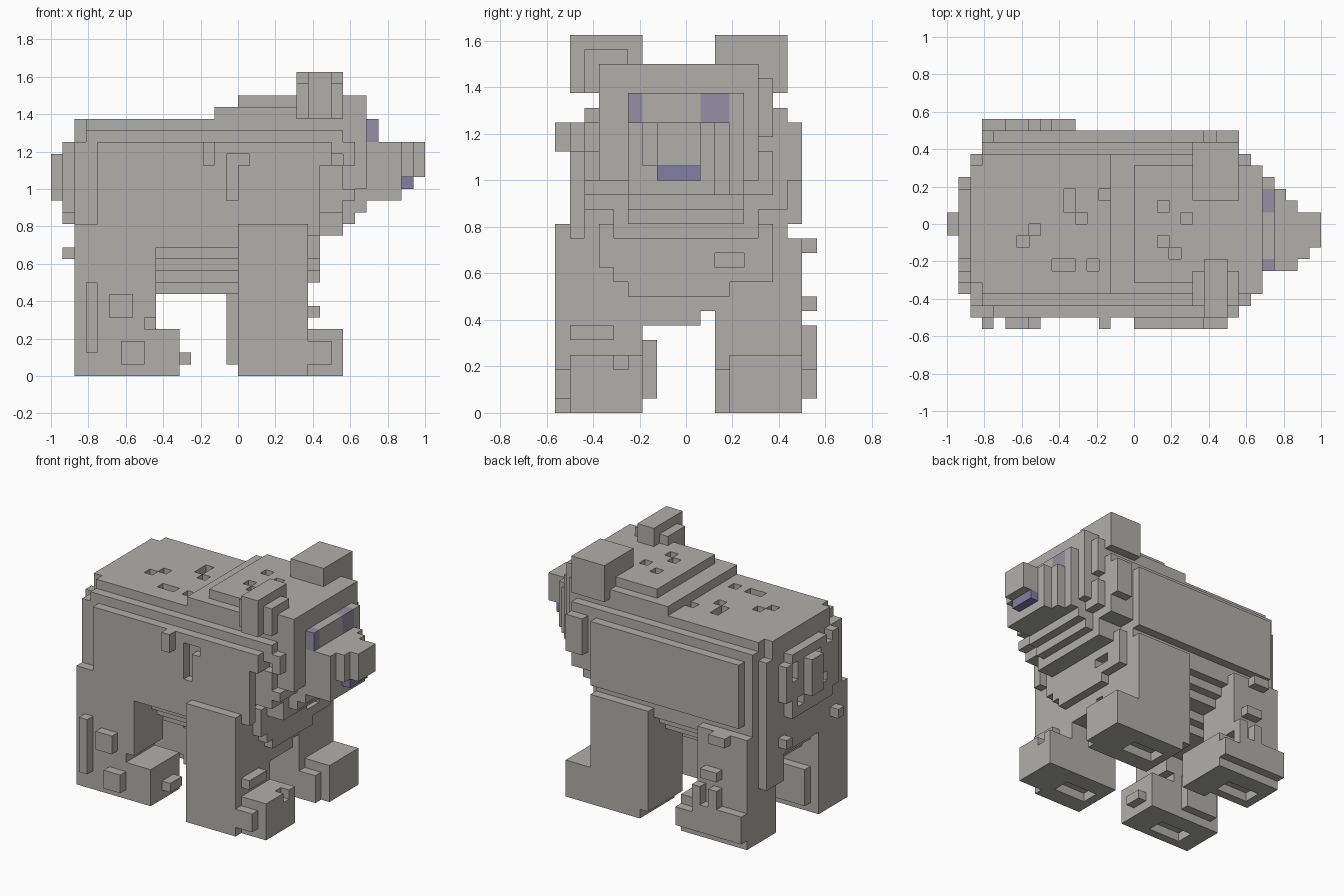
import bpy, bmesh, random
from mathutils import Vector

if "Cube" in bpy.data.objects:
    bpy.data.objects.remove(bpy.data.objects["Cube"])

U = 0.0625                      # edge of one voxel
random.seed(4)
parts = {}                      # part name -> set of voxel cells
taken = set()                   # all cells used so far


def cells(x0, x1, y0, y1, z0, z1):
    return {(x, y, z) for x in range(x0, x1) for y in range(y0, y1) for z in range(z0, z1)}


def part(name, *boxes, cut=()):
    """Union of voxel boxes minus cut boxes, without cells of earlier parts."""
    s = set()
    for b in boxes:
        s |= cells(*b)
    for b in cut:
        s -= cells(*b)
    s -= taken
    taken.update(s)
    parts[name] = s


def pits(z, *spots):
    return [(x, x + 1, y, y + 1, z, z + 1) for x, y in spots]


# torso: stepped back and flank layers, with small pits on the back
part("torso",
     (-14, 6, -7, 6, 11, 20), (-14, 6, -8, 6, 11, 13), (-13, 6, 6, 7, 11, 20),
     (-12, 7, -8, -7, 12, 20), (-12, 6, 7, 8, 13, 20),
     (-13, 6, -7, 7, 20, 21), (-13, 2, -6, 6, 21, 22), (-14, -13, -5, 5, 20, 22),
     (-3, -2, -9, -8, 18, 20),
     cut=pits(21, (-10, -2), (-9, -1), (-6, 1), (-6, 2), (-5, 0), (-3, 2),
              (-7, -4), (-6, -4), (-4, -4)) + [(-1, 0, -8, -7, 15, 19), (0, 1, -8, -7, 18, 19)])
part("rump", (-15, -14, -5, 4, 13, 20),
     cut=[(-15, -14, y, y + 1, z, z + random.choice((1, 2)))
          for y, z in [(-5, 13), (3, 13), (-3, 15), (2, 17), (-4, 19), (1, 14), (3, 19), (-2, 18)]])
part("tail", (-16, -15, -1, 1, 15, 19))
part("belly", (-13, 6, -6, 6, 10, 12), (-14, 6, -5, 5, 9, 11),
     (-13, 6, -4, 3, 8, 9), (-12, 5, -3, 2, 7, 8))
part("chest", (3, 6, -5, 5, 7, 12), (3, 6, -3, 1, 6, 7), (6, 7, -6, 6, 9, 13),
     (6, 7, -4, 3, 8, 9), cut=[(6, 7, -6, -5, 9, 10), (6, 7, 2, 4, 10, 11)])

# front legs with forward paws
part("front_leg_right", (0, 6, -9, -3, 0, 13), (6, 7, -8, -5, 5, 6),
     cut=[(1, 5, -7, -5, 0, 1)])
part("front_paw_right", (6, 8, -9, -3, 0, 3), (6, 9, -8, -3, 0, 4),
     cut=[(6, 9, -9, -8, 0, 1), (8, 9, -5, -4, 3, 4)])
part("front_leg_left", (-1, 6, 2, 8, 1, 12), (0, 6, 2, 8, 0, 1),
     cut=[(1, 5, 4, 6, 0, 1)])
part("front_paw_left", (6, 9, 3, 8, 0, 4), (6, 8, 2, 3, 0, 3))

# hind legs with paws and raised fur patches
part("hind_leg_right", (-14, -7, -8, -3, 5, 12), (-14, -8, -8, -3, 0, 5),
     (-13, -12, -9, -8, 2, 8), (-11, -9, -9, -8, 5, 7), (-10, -8, -9, -8, 1, 3),
     (-13, -9, -3, -2, 1, 5), cut=[(-12, -8, -7, -5, 0, 1)])
part("hind_paw_right", (-8, -5, -8, -3, 0, 4), (-5, -4, -6, -4, 1, 2))
part("hind_leg_left", (-13, -7, 3, 8, 5, 12), (-13, -8, 3, 8, 0, 5),
     (-12, -8, 2, 3, 1, 11), (-14, -13, 3, 6, 6, 11),
     (-13, -8, 8, 9, 1, 4), (-10, -9, 8, 9, 4, 6),
     (-10, -8, 8, 9, 7, 8), (-11, -9, 8, 9, 11, 12),
     cut=[(-12, -8, 4, 6, 0, 1)])
part("hind_paw_left", (-8, -5, 2, 8, 0, 4), (-8, -5, 8, 9, 1, 6),
     cut=[(-7, -5, 8, 9, 3, 6)])
part("hind_fur", (-15, -14, 3, 4, 10, 11), (-15, -14, -6, -5, 10, 11))

# head: crown steps, cheeks narrowing to the face, stepped jaw
part("eyes", (11, 12, -4, -3, 20, 22), (11, 12, 1, 3, 20, 22))
part("crown", (-2, 10, -6, 6, 22, 23), (0, 10, -5, 5, 23, 24), (9, 11, -6, 5, 22, 24),
     cut=pits(23, (2, 1), (2, -2), (3, -3), (4, 0)))
part("head",
     (5, 9, -7, 7, 14, 20), (2, 9, -7, 7, 20, 21), (2, 10, -6, 6, 20, 22),
     (9, 10, -7, 6, 15, 20), (10, 11, -6, 5, 16, 22), (11, 12, -4, 4, 15, 22),
     (6, 9, -5, 5, 12, 14), (9, 10, -4, 4, 13, 15), (10, 11, -4, 4, 14, 16),
     (7, 8, -8, 8, 18, 20), (7, 9, 7, 8, 16, 20),
     cut=[(8, 9, -7, -6, 18, 19), (9, 10, -7, -6, 16, 18), (9, 10, 5, 6, 18, 19)])

# snout with dark nose
part("nose", (14, 15, -2, 1, 16, 17))
part("snout", (12, 13, -4, 3, 15, 20), (13, 14, -4, 2, 15, 20),
     (14, 15, -3, 1, 17, 20), (15, 16, -2, 1, 17, 20))

# ears
part("ear_right", (6, 8, -7, -3, 22, 26), (5, 9, -7, -4, 22, 25), (6, 8, -8, -7, 22, 26))
part("ear_left", (5, 9, 2, 7, 22, 26))

# turn each part's exposed voxel sides into flat quads
DIRS = [Vector(d) for d in ((1, 0, 0), (-1, 0, 0), (0, 1, 0), (0, -1, 0), (0, 0, 1), (0, 0, -1))]


def build(name, s, color):
    bm = bmesh.new()
    verts = {}

    def vert(p):
        k = tuple(round(c) for c in p)
        if k not in verts:
            verts[k] = bm.verts.new(Vector(k) * U)
        return verts[k]

    for c in sorted(s):
        mid = Vector(c) + Vector((.5, .5, .5))
        for d in DIRS:
            if (c[0] + int(d.x), c[1] + int(d.y), c[2] + int(d.z)) in taken:
                continue
            a = Vector((abs(d.y), abs(d.z), abs(d.x))) / 2
            b = d.cross(a)
            o = mid + d / 2
            bm.faces.new([vert(o + a + b), vert(o - a + b), vert(o - a - b), vert(o + a - b)])
    me = bpy.data.meshes.new(name)
    bm.to_mesh(me)
    bm.free()
    ob = bpy.data.objects.new(name, me)
    bpy.context.collection.objects.link(ob)
    m = bpy.data.materials.new(name)
    m.diffuse_color = color
    m.use_nodes = True
    m.node_tree.nodes["Principled BSDF"].inputs["Base Color"].default_value = m.diffuse_color
    me.materials.append(m)


colors = {"eyes": (0.30, 0.28, 0.38, 1), "nose": (0.22, 0.21, 0.36, 1)}
for name, s in parts.items():
    build(name, s, colors.get(name, (0.44, 0.43, 0.40, 1)))
